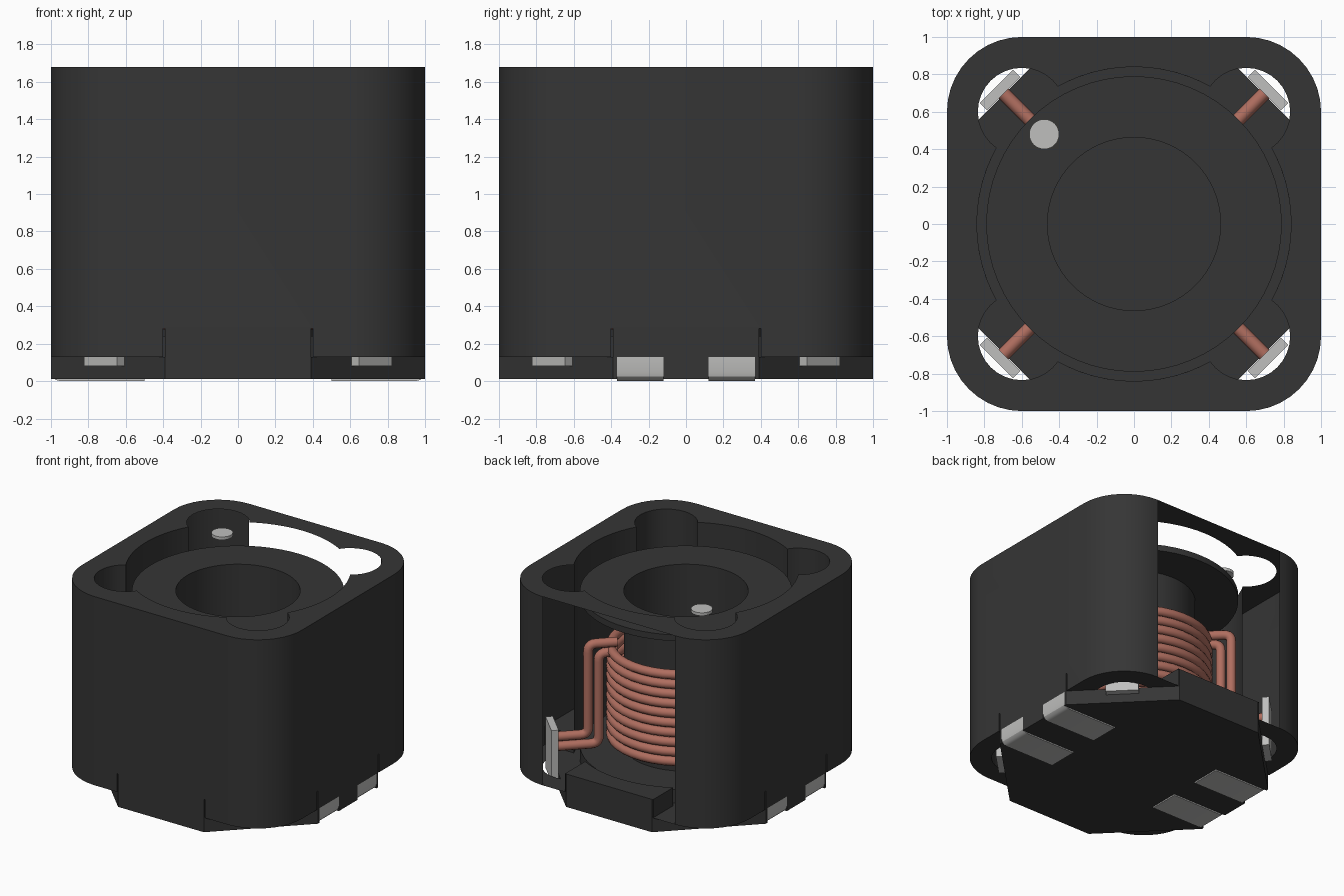
import bpy, bmesh
from math import sin, cos, pi, radians, hypot, sqrt
from mathutils import Vector

if "Cube" in bpy.data.objects:
    bpy.data.objects.remove(bpy.data.objects["Cube"])


def material(name, rgb):
    m = bpy.data.materials.new(name)
    m.use_nodes = True
    m.diffuse_color = (*rgb, 1)
    bsdf = m.node_tree.nodes["Principled BSDF"]
    bsdf.inputs["Base Color"].default_value = (*rgb, 1)
    bsdf.inputs["Roughness"].default_value = 0.6
    return m


DARK = material("dark_ferrite", (0.036, 0.036, 0.036))
COPPER = material("copper", (0.43, 0.155, 0.115))
TIN = material("tin_grey", (0.52, 0.52, 0.51))


def add(name, bm, mat, smooth=True):
    me = bpy.data.meshes.new(name)
    bmesh.ops.recalc_face_normals(bm, faces=bm.faces)
    bm.to_mesh(me)
    bm.free()
    ob = bpy.data.objects.new(name, me)
    bpy.context.collection.objects.link(ob)
    me.materials.append(mat)
    activate(ob)
    if smooth:
        bpy.ops.object.shade_smooth_by_angle(angle=radians(30))
    return ob


def activate(ob):
    bpy.ops.object.select_all(action="DESELECT")
    ob.select_set(True)
    bpy.context.view_layer.objects.active = ob


def prism(name, pts, z0, z1, mat, smooth=False):
    """Extrude a flat outline from z0 to z1."""
    bm = bmesh.new()
    face = bm.faces.new([bm.verts.new((x, y, z0)) for x, y in pts])
    top = bmesh.ops.extrude_face_region(bm, geom=[face])["geom"]
    bmesh.ops.translate(bm, vec=(0, 0, z1 - z0),
                        verts=[v for v in top if isinstance(v, bmesh.types.BMVert)])
    return add(name, bm, mat, smooth)


def arc(cx, cy, r, a0, a1, n):
    return [(cx + r * cos(radians(a0 + (a1 - a0) * i / n)),
             cy + r * sin(radians(a0 + (a1 - a0) * i / n))) for i in range(n + 1)]


def circle(cx, cy, r, n):
    return arc(cx, cy, r, 0, 360, n)[:-1]


def rect(x0, x1, y0, y1):
    return [(x0, y0), (x1, y0), (x1, y1), (x0, y1)]


def turn(pts, quarter):
    for _ in range(quarter):
        pts = [(-y, x) for x, y in pts]
    return pts


def cut(target, cutter):
    mod = target.modifiers.new("cut", "BOOLEAN")
    mod.operation = "DIFFERENCE"
    mod.solver = "EXACT"
    mod.object = cutter
    activate(target)
    bpy.ops.object.modifier_apply(modifier=mod.name)
    bpy.data.objects.remove(cutter)


# Shield: rounded square block with a round bore, corner slots and side notches
outline = []
for k in range(4):
    outline += turn(arc(0.6, 0.6, 0.4, 0, 90, 10), k)
shield = prism("shield", outline, 0.13, 1.68, DARK)
cut(shield, prism("bore_cutter", circle(0, 0, 0.84, 72), -0.5, 2.5, DARK))
for k in range(4):
    cut(shield, prism("slot_cutter", turn(circle(0.6, 0.6, 0.235, 32), k), -0.5, 2.5, DARK))
    cut(shield, prism("notch_cutter", turn(rect(-0.4, 0.4, 0.6, 1.2), k), -0.5, 0.28, DARK))

# Open the back of the shield so the winding shows
bm = bmesh.new()
bm.from_mesh(shield.data)
gone = []
for f in bm.faces:
    c = f.calc_center_median()
    if abs(f.normal.z) < 0.1 and c.y > 0.4:
        back = c.y > 0.99 and abs(c.x) < 0.58
        slot = hypot(abs(c.x) - 0.6, c.y - 0.6) < 0.28
        bore = hypot(c.x, c.y) < 0.86 and abs(c.x) < 0.42
        if back or slot or bore:
            gone.append(f)
bmesh.ops.delete(bm, geom=gone, context="FACES")
bm.to_mesh(shield.data)
bm.free()
activate(shield)
bpy.ops.object.shade_smooth_by_angle(angle=radians(30))

# Base: octagonal floor with four upright tabs
octagon = []
for k in range(4):
    octagon += turn([(1, 0.39), (0.39, 1)], k)
base = prism("base", octagon, 0.01, 0.13, DARK)
for side in (0, 2):
    for y0 in (-0.37, 0.12):
        cut(base, prism("clip_cutter", turn(rect(0.94, 1.2, y0, y0 + 0.25), side),
                        -0.1, 0.2, DARK))
inner = sqrt(0.84 ** 2 - 0.39 ** 2)
tab = [(0.39, 1), (-0.39, 1), (-0.39, inner)] + arc(0, 0, 0.84, 117.2, 62.8, 12) + [(0.39, inner)]
tab = tab[:3] + tab[4:-2] + tab[-1:]
for k in range(4):
    prism("base_tab", turn(tab, k), 0.13, 0.28, DARK)

# Drum core: two flanges on a hollow column
bm = bmesh.new()
profile = [(0.463, 1.46), (0.463, 1.51), (0.79, 1.51), (0.79, 1.46), (0.463, 1.46),
           (0.463, 0.24), (0.79, 0.24), (0.79, 0.13), (0, 0.13)]
ring = [bm.verts.new((r, 0, z)) for r, z in profile]
edges = [bm.edges.new(pair) for pair in zip(ring, ring[1:])]
bmesh.ops.spin(bm, geom=ring + edges, cent=(0, 0, 0), axis=(0, 0, 1),
               angle=2 * pi, steps=64, use_duplicate=False)
bmesh.ops.remove_doubles(bm, verts=bm.verts, dist=0.0005)
add("drum_core", bm, DARK)

# Orientation dot
prism("marker_dot", circle(-0.48, 0.48, 0.08, 24), 1.65, 1.675, TIN)


def wire(name, pts):
    cu = bpy.data.curves.new(name, "CURVE")
    cu.dimensions = "3D"
    cu.bevel_depth = 0.037
    cu.bevel_resolution = 3
    cu.use_fill_caps = True
    sp = cu.splines.new("POLY")
    sp.points.add(len(pts) - 1)
    for p, co in zip(sp.points, pts):
        p.co = (*co, 1)
    sp.use_smooth = True
    cu.materials.append(COPPER)
    ob = bpy.data.objects.new(name, cu)
    bpy.context.collection.objects.link(ob)


def rounded(pts, r=0.06):
    """Round the inner corners of a path."""
    pts = [Vector(p) for p in pts]
    out = [pts[0]]
    for a, b, c in zip(pts, pts[1:], pts[2:]):
        p, q = b + (a - b).normalized() * r, b + (c - b).normalized() * r
        for i in range(6):
            t = i / 5
            out.append(p * (1 - t) ** 2 + b * 2 * t * (1 - t) + q * t * t)
    return out + [pts[-1]]


# Winding: one tight helix around the column
TURNS, STEPS = 10, 40
wire("winding", [(0.56 * cos(2 * pi * i / STEPS), 0.56 * sin(2 * pi * i / STEPS),
                  0.34 + 0.079 * i / STEPS) for i in range(TURNS * STEPS + 1)])

# Leads and their corner contact plates
H = sqrt(0.5)
for sx in (-1, 1):
    for sy in (-1, 1):
        def diag(r, z):
            return (sx * H * r, sy * H * r, z)
        if sy > 0:
            paths = [[(0.52, 1.13), (0.74, 1.13), (0.74, 0.39), (0.99, 0.39)],
                     [(0.52, 1.05), (0.66, 1.05), (0.66, 0.31), (0.99, 0.31)]]
        else:
            paths = [[(0.52, 0.39), (0.99, 0.39)], [(0.52, 0.31), (0.99, 0.31)]]
        for path in paths:
            wire("lead", rounded([diag(r, z) for r, z in path]))
        plate = []
        for r, w in rect(0.985, 1.04, -0.125, 0.125):
            plate.append((sx * H * (r + w), sy * H * (r - w)))
        prism("contact_plate", plate, 0.08, 0.5, TIN)

# Solder clips wrapping under the two terminal sides
clip = [(0.5, 0), (0.95, 0), (0.975, 0.007), (0.993, 0.024), (1, 0.05), (1, 0.13),
        (0.95, 0.13), (0.95, 0.02), (0.5, 0.02)]
for s in (-1, 1):
    for y0 in (-0.37, 0.12):
        bm = bmesh.new()
        ends = [[bm.verts.new((s * x, y, z)) for x, z in clip] for y in (y0, y0 + 0.25)]
        for end in ends:
            bm.faces.new(end)
        for i in range(len(clip)):
            j = (i + 1) % len(clip)
            bm.faces.new((ends[0][i], ends[0][j], ends[1][j], ends[1][i]))
        add("solder_clip", bm, TIN)
